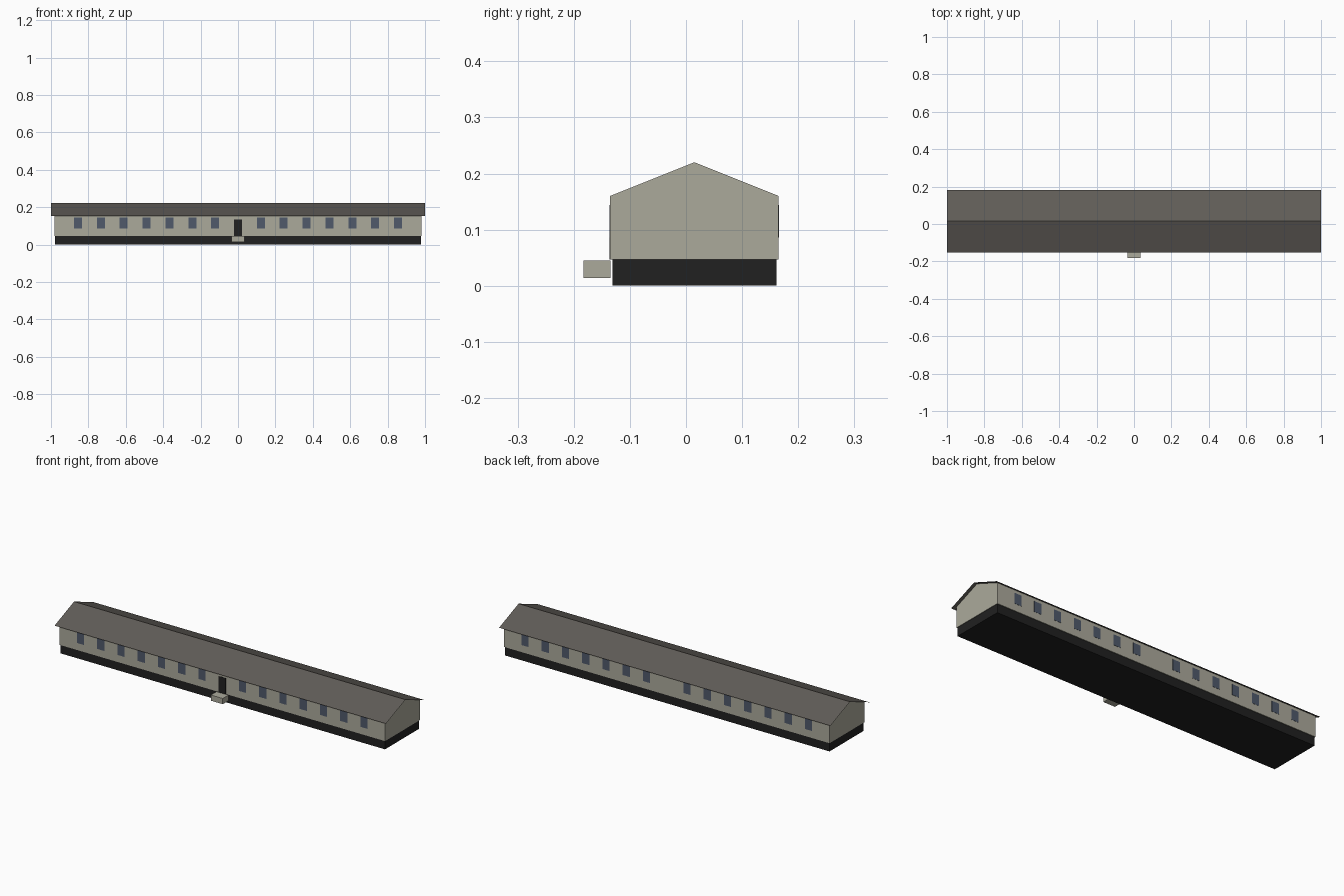
import bpy

cube = bpy.data.objects.get("Cube")
if cube:
    bpy.data.objects.remove(cube, do_unlink=True)


def material(name, rgb):
    mat = bpy.data.materials.new(name)
    mat.use_nodes = True
    color = (*rgb, 1.0)
    mat.diffuse_color = color
    mat.node_tree.nodes["Principled BSDF"].inputs["Base Color"].default_value = color
    return mat


WALL = material("warm grey wall", (0.41, 0.40, 0.33))
ROOF = material("brown grey roof", (0.117, 0.107, 0.095))
DARK = material("near black", (0.015, 0.015, 0.015))
GLASS = material("blue grey glass", (0.08, 0.102, 0.147))


def extrude_x(name, profile, half_length, mat, closed=True):
    """Sweep a (y, z) profile along x; an open profile gives a thin sheet."""
    n = len(profile)
    verts = [(x, y, z) for x in (-half_length, half_length) for y, z in profile]
    faces = [(i, (i + 1) % n, (i + 1) % n + n, i + n) for i in range(n if closed else n - 1)]
    if closed:
        faces = [f[::-1] for f in faces]
        faces += [tuple(range(n))[::-1], tuple(range(n, 2 * n))]
        faces = [f[::-1] for f in faces[:-2]] + faces[-2:]
    mesh = bpy.data.meshes.new(name)
    mesh.from_pydata(verts, [], faces)
    mesh.materials.append(mat)
    obj = bpy.data.objects.new(name, mesh)
    bpy.context.collection.objects.link(obj)
    # Make the closed solids face outward
    if closed:
        import bmesh
        bm = bmesh.new()
        bm.from_mesh(mesh)
        bmesh.ops.recalc_face_normals(bm, faces=bm.faces)
        bm.to_mesh(mesh)
        bm.free()
    else:
        mesh.flip_normals()
    return obj


def box(name, x, y0, y1, z0, z1, half_width, mat):
    obj = extrude_x(name, [(y0, z0), (y1, z0), (y1, z1), (y0, z1)], half_width, mat)
    obj.location.x = x
    return obj


MID = 0.015        # y of the ridge line
HALF = 0.15        # half depth of the walls
FLOOR, EAVE, RIDGE = 0.047, 0.16, 0.22
SLOPE = (RIDGE - EAVE) / HALF

# Plinth and gabled walls
box("foundation", 0, MID - 0.146, MID + 0.146, 0, FLOOR, 0.979, DARK)
extrude_x("walls", [(MID - HALF, FLOOR), (MID + HALF, FLOOR), (MID + HALF, EAVE),
                    (MID, RIDGE), (MID - HALF, EAVE)], 0.982, WALL)

# Thin roof sheet with overhang, just clear of the walls
reach, top = 0.168, RIDGE + 0.001
drop = top - SLOPE * reach
roof = extrude_x("roof", [(MID - reach, drop), (MID, top), (MID + reach, drop)],
                 1.0, ROOF, closed=False)
if roof.data.polygons[0].normal.z < 0:
    roof.data.flip_normals()

# Entrance door and step
front, back = MID - HALF, MID + HALF
box("door", 0, front - 0.001, front + 0.001, FLOOR, 0.134, 0.021, DARK)
box("entrance_step", 0, -0.183, front, 0.014, 0.045, 0.036, WALL)

# Window rows on both long sides, with a gap in the middle
for side, y in (("front", front), ("back", back)):
    for i in range(-7, 8):
        if i:
            box(f"{side}_window", i * 0.1222, y - 0.001, y + 0.001,
                0.086, 0.144, 0.0215, GLASS)
